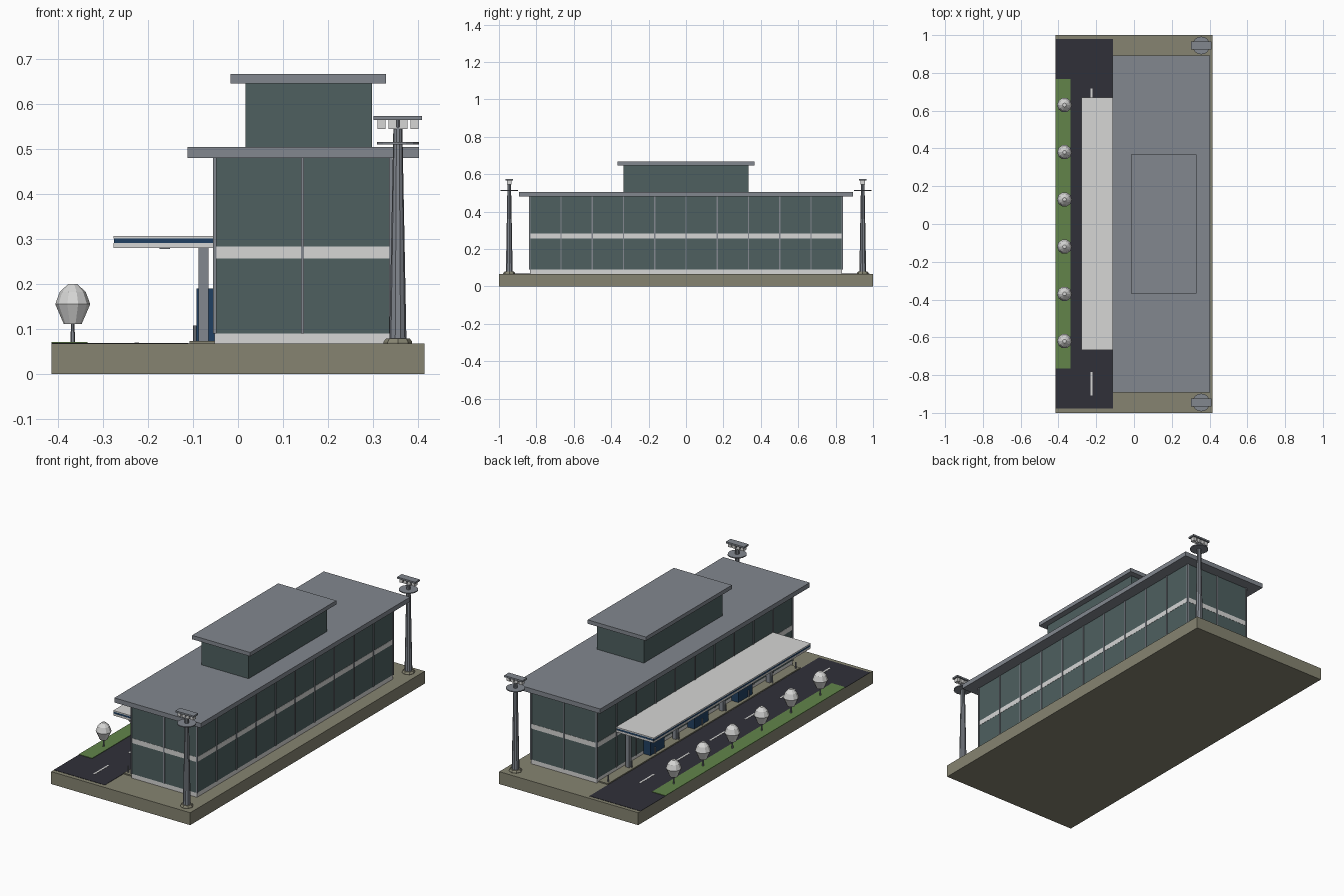
import bpy
import bmesh
import math

cube = bpy.data.objects.get("Cube")
if cube:
    bpy.data.objects.remove(cube, do_unlink=True)


def material(name, rgb):
    def linear(c):
        c /= 255
        return c / 12.92 if c < 0.04 else ((c + 0.055) / 1.055) ** 2.4
    col = tuple(linear(c) for c in rgb) + (1.0,)
    m = bpy.data.materials.new(name)
    m.use_nodes = True
    m.diffuse_color = col
    m.node_tree.nodes["Principled BSDF"].inputs["Base Color"].default_value = col
    return m


KHAKI = material("khaki paving", (134, 132, 113))
ASPHALT = material("asphalt", (48, 48, 57))
GRASS = material("grass", (98, 132, 74))
WHITE = material("off white", (214, 214, 213))
GLASS = material("green glass", (78, 96, 96))
GREY = material("metal grey", (130, 135, 143))
NAVY = material("navy", (32, 64, 98))


def finish(name, bm, mat):
    mesh = bpy.data.meshes.new(name)
    bmesh.ops.recalc_face_normals(bm, faces=bm.faces)
    bm.to_mesh(mesh)
    bm.free()
    mesh.materials.append(mat)
    ob = bpy.data.objects.new(name, mesh)
    bpy.context.collection.objects.link(ob)
    return ob


def box(name, x, y, z, mat):
    """Box from (low, high) ranges along each axis."""
    bm = bmesh.new()
    bmesh.ops.create_cube(bm, size=1)
    for v in bm.verts:
        for i, (lo, hi) in enumerate((x, y, z)):
            v.co[i] = lo if v.co[i] < 0 else hi
    return finish(name, bm, mat)


def around(c, half):
    return (c - half, c + half)


def lathe(name, x, y, profile, mat, sides=10):
    """Closed turned solid from (radius, height) points."""
    bm = bmesh.new()
    rings = []
    for r, z in profile:
        rings.append([bm.verts.new((x + r * math.cos(math.tau * k / sides),
                                    y + r * math.sin(math.tau * k / sides), z))
                      for k in range(sides)])
    for a, b in zip(rings, rings[1:]):
        for k in range(sides):
            n = (k + 1) % sides
            bm.faces.new((a[k], a[n], b[n], b[k]))
    bm.faces.new(rings[0])
    bm.faces.new(rings[-1])
    return finish(name, bm, mat)


# Ground, road and lawn
G = 0.067
X0, X1, Y1 = -0.052, 0.34, 0.835
box("ground_slab", (-0.415, 0.415), (-1, 1), (0, G), KHAKI)
box("road", (-0.415, -0.11), (-0.978, 0.98), (G, 0.0685), ASPHALT)
box("lawn", (-0.415, -0.335), (-0.765, 0.768), (G, 0.071), GRASS)
box("sidewalk", (-0.108, X0), (-0.82, 0.82), (G, 0.073), KHAKI)
for i in range(6):
    box("road_dash", around(-0.225, 0.005), around(-0.845 + 0.3 * i, 0.062),
        (0.0685, 0.0695), WHITE)

# Trees
for i in range(6):
    ty = -0.62 + 0.25 * i
    lathe("tree_trunk", -0.368, ty, [(0.005, G), (0.004, 0.115)], GREY, 6)
    lathe("tree_crown", -0.368, ty, [(0.02, 0.111), (0.039, 0.155),
                                     (0.029, 0.182), (0.01, 0.2)], WHITE)

# Main building
box("plinth", (X0, X1), (-Y1, Y1), (G, 0.09), WHITE)
box("glass_hall", (X0, X1), (-Y1, Y1), (0.09, 0.48), GLASS)
box("floor_band", (X0 - 0.001, X1 + 0.001), (-Y1 - 0.001, Y1 + 0.001),
    (0.257, 0.283), WHITE)
for i in range(11):
    my = -Y1 + 2 * Y1 * i / 10
    for mx in (X0, X1):
        box("side_mullion", around(mx, 0.004), around(my, 0.0035),
            (0.09, 0.48), GREY)
for my in (-Y1, Y1):
    box("end_mullion", around((X0 + X1) / 2, 0.0035), around(my, 0.004),
        (0.09, 0.48), GREY)
box("main_roof", (-0.113, 0.403), (-0.893, 0.893), (0.48, 0.505), GREY)
box("penthouse", (0.017, 0.298), (-0.335, 0.335), (0.505, 0.646), GLASS)
box("penthouse_roof", (-0.017, 0.33), (-0.367, 0.367), (0.646, 0.667), GREY)

# Entrance canopy
for name, z, inset, mat in (("canopy_underside", (0.28, 0.291), 0, WHITE),
                            ("canopy_stripe", (0.291, 0.301), 0.001, NAVY),
                            ("canopy_top", (0.301, 0.307), 0, WHITE)):
    box(name, (-0.277 + inset, X0), (-0.668 + inset, 0.671 - inset), z, mat)
box("canopy_lamp_strip", around(-0.163, 0.012), (-0.6, 0.6), (0.278, 0.28), GREY)
for cy in (-0.6, -0.2, 0.2, 0.6):
    box("canopy_column", around(-0.077, 0.011), around(cy, 0.011),
        (G, 0.28), GREY)
for dy in (-0.375, 0, 0.375):
    box("entrance_porch", (-0.092, X0), around(dy, 0.06), (G, 0.19), NAVY)
for i in range(9):
    lathe("bollard", -0.096, -0.8 + 0.2 * i, [(0.004, G), (0.004, 0.107)],
          GREY, 6)

# Floodlight masts
for my in (-0.945, 0.945):
    mx = 0.356
    lathe("mast_base", mx, my, [(0.032, G), (0.032, 0.071), (0.026, 0.079)],
          KHAKI, 8)
    lathe("mast", mx, my, [(0.019, 0.079), (0.01, 0.55), (0.005, 0.55),
                           (0.005, 0.567)], GREY)
    lathe("mast_platform", mx, my, [(0.047, 0.511), (0.047, 0.516)], GREY, 16)
    box("lamp_plate", around(mx, 0.054), around(my, 0.02), (0.565, 0.574), GREY)
    for k in (-1.5, -0.5, 0.5, 1.5):
        box("floodlight", around(mx + 0.0245 * k, 0.009), around(my, 0.012),
            (0.545, 0.565), WHITE)
